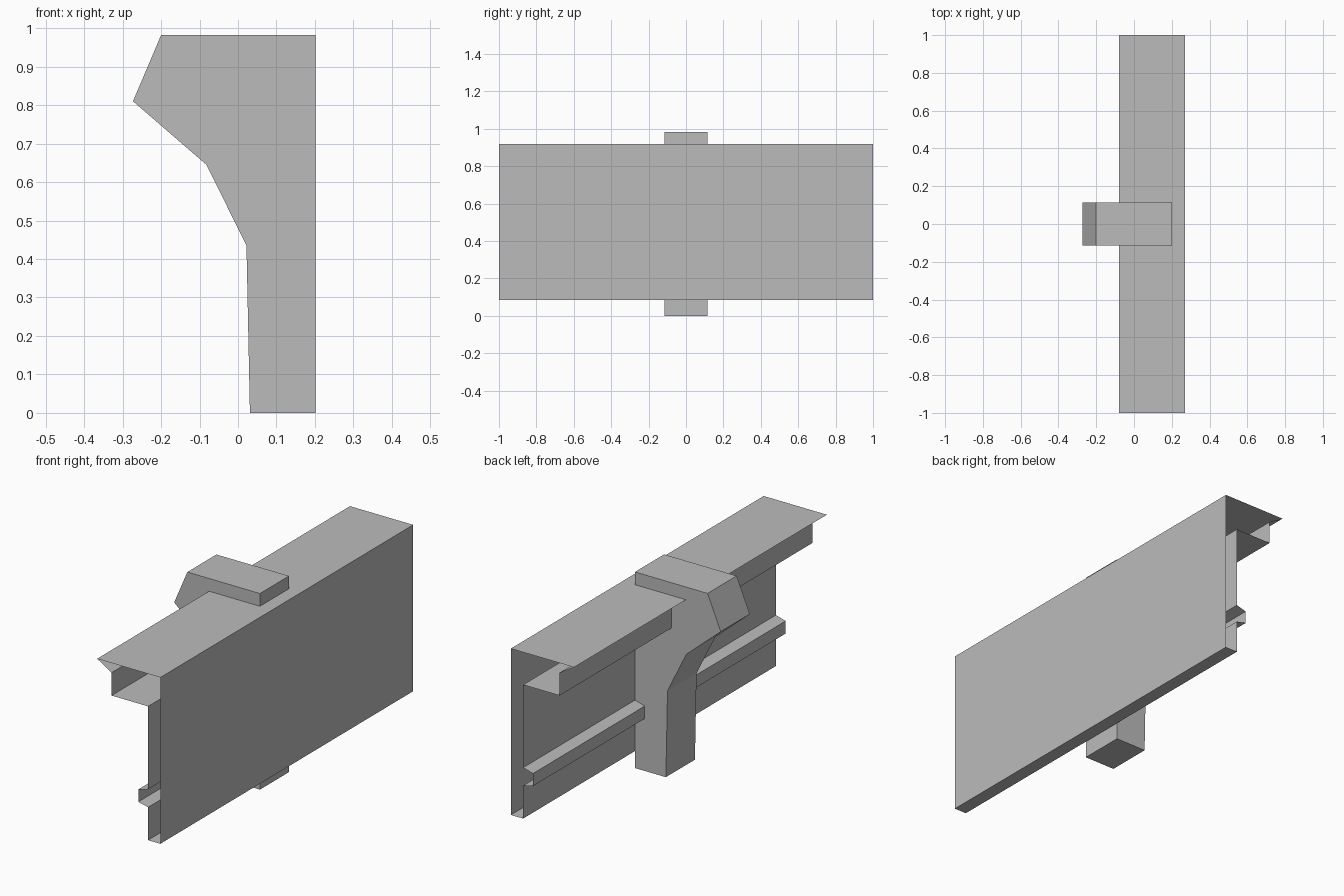
import bpy
import bmesh

cube = bpy.data.objects.get("Cube")
if cube:
    bpy.data.objects.remove(cube, do_unlink=True)

# One flat grey for everything
grey = bpy.data.materials.new("plain grey")
grey.use_nodes = True
colour = (0.5, 0.5, 0.5, 1)
grey.diffuse_color = colour
grey.node_tree.nodes["Principled BSDF"].inputs["Base Color"].default_value = colour


def extrude_profile(name, profile, half_length, capped):
    """Sweep a closed (x, z) outline, counter-clockwise from the front, along y."""
    bm = bmesh.new()
    front = [bm.verts.new((x, -half_length, z)) for x, z in profile]
    back = [bm.verts.new((x, half_length, z)) for x, z in profile]
    for i in range(len(profile)):
        j = (i + 1) % len(profile)
        bm.faces.new((front[i], front[j], back[j], back[i]))
    if capped:
        bm.faces.new(front)
        bm.faces.new(back[::-1])
    bm.normal_update()
    mesh = bpy.data.meshes.new(name)
    bm.to_mesh(mesh)
    bm.free()
    mesh.materials.append(grey)
    obj = bpy.data.objects.new(name, mesh)
    bpy.context.collection.objects.link(obj)
    return obj


# Long hollow rail: thin skin with open ends, top lip and a small rear ridge
rail_outline = [
    (0.27, 0.085), (0.27, 0.918), (-0.08, 0.918), (0.0, 0.87),
    (0.0, 0.755), (0.202, 0.755), (0.202, 0.34), (0.148, 0.325),
    (0.148, 0.262), (0.202, 0.25), (0.202, 0.085),
]
extrude_profile("hollow_rail", rail_outline, 1.0, capped=False)

# Solid angled post carrying the rail at mid length
post_outline = [
    (0.202, 0.0), (0.202, 0.982), (-0.2, 0.982), (-0.273, 0.81),
    (-0.082, 0.645), (0.022, 0.435), (0.031, 0.0),
]
extrude_profile("support_post", post_outline, 0.115, capped=True)
